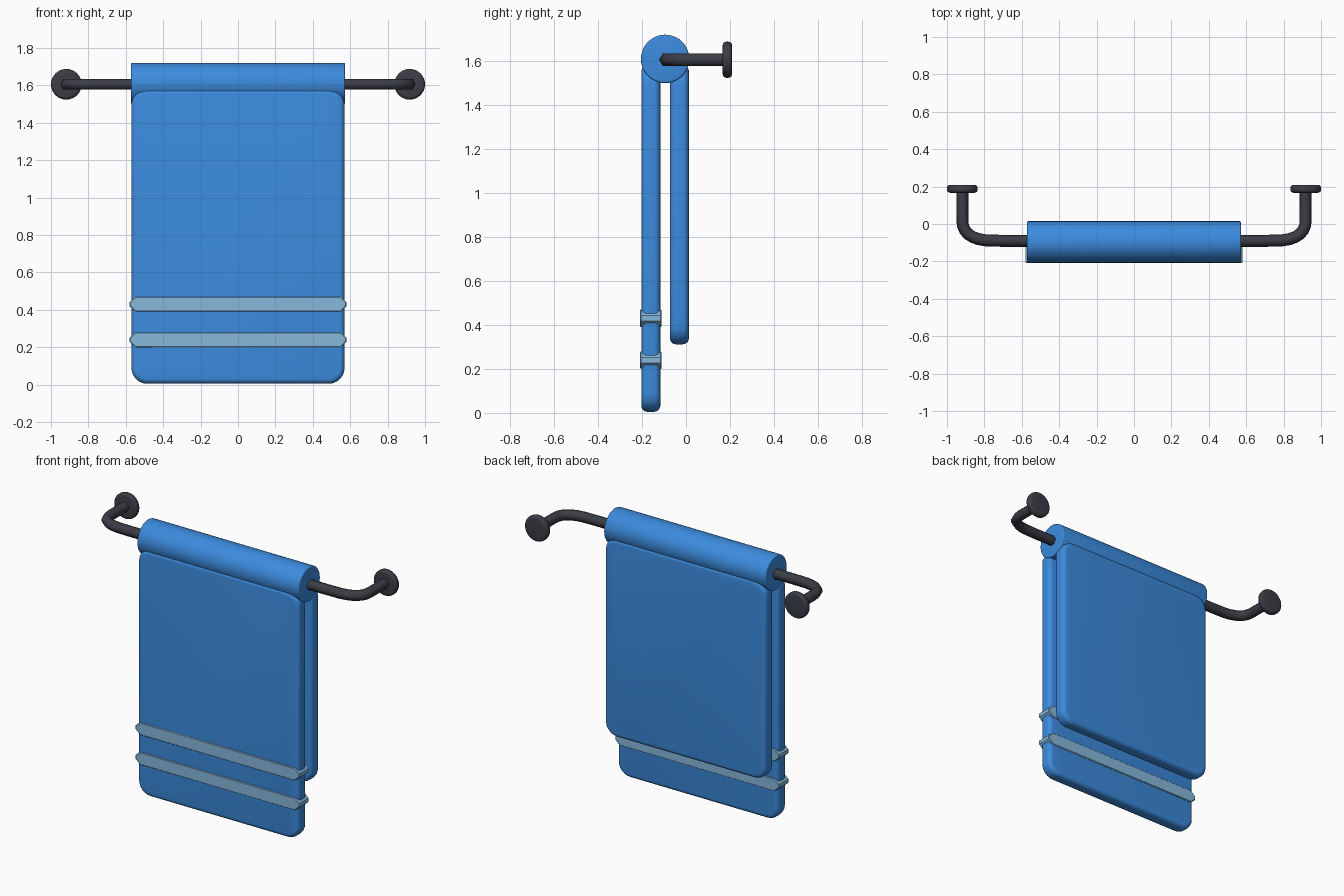
import bpy, bmesh, math
from mathutils import Vector

if "Cube" in bpy.data.objects:
    bpy.data.objects.remove(bpy.data.objects["Cube"])


def material(name, rgb):
    m = bpy.data.materials.new(name)
    m.diffuse_color = (*rgb, 1)
    m.use_nodes = True
    m.node_tree.nodes["Principled BSDF"].inputs["Base Color"].default_value = m.diffuse_color
    return m


BLUE = material("towel blue", (0.045, 0.26, 0.73))
PALE = material("pale blue stripe", (0.24, 0.48, 0.72))
DARK = material("dark metal", (0.045, 0.047, 0.06))


def loft(name, rings, mat, angle=40):
    """Skin a list of equal-length point rings and cap both ends."""
    bm = bmesh.new()
    loops = [[bm.verts.new(p) for p in ring] for ring in rings]
    n = len(loops[0])
    for a, b in zip(loops, loops[1:]):
        for i in range(n):
            j = (i + 1) % n
            bm.faces.new((a[i], a[j], b[j], b[i]))
    bm.faces.new(loops[0][::-1])
    bm.faces.new(loops[-1])
    bmesh.ops.recalc_face_normals(bm, faces=bm.faces[:])
    me = bpy.data.meshes.new(name)
    bm.to_mesh(me)
    bm.free()
    me.materials.append(mat)
    ob = bpy.data.objects.new(name, me)
    bpy.context.collection.objects.link(ob)
    bpy.ops.object.select_all(action='DESELECT')
    ob.select_set(True)
    bpy.context.view_layer.objects.active = ob
    bpy.ops.object.shade_smooth_by_angle(angle=math.radians(angle))
    return ob


def edge_steps(r, steps=5):
    """Quarter-round as (inset, depth) pairs, from face to side."""
    return [(r * (1 - math.sin(t)), r * (1 - math.cos(t)))
            for t in (math.pi / 2 * i / steps for i in range(steps + 1))]


def rounded_rect(hw, z0, z1, r, y, inset):
    pts = []
    rr = r - inset
    for k, (cx, cz) in enumerate([(hw - r, z1 - r), (-hw + r, z1 - r),
                                  (-hw + r, z0 + r), (hw - r, z0 + r)]):
        for i in range(7):
            a = math.pi / 2 * (k + i / 6)
            pts.append((cx + rr * math.cos(a), y, cz + rr * math.sin(a)))
    return pts


def panel(name, hw, z0, z1, y0, y1):
    st = edge_steps(0.027)
    rings = [rounded_rect(hw, z0, z1, 0.085, y0 + d, i) for i, d in st]
    rings += [rounded_rect(hw, z0, z1, 0.085, y1 - d, i) for i, d in st[::-1]]
    loft(name, rings, BLUE)


def disc(name, centre, axis, half, radius, bevel, mat, n=32):
    """Round-edged cylinder along x (axis 0) or y (axis 1)."""
    st = edge_steps(bevel, 4)
    prof = [(-half + d, radius - i) for i, d in st]
    prof += [(half - d, radius - i) for i, d in st[::-1]]
    rings = []
    for h, r in prof:
        ring = []
        for k in range(n):
            a = 2 * math.pi * k / n
            c, s = r * math.cos(a), r * math.sin(a)
            off = Vector((h, c, s)) if axis == 0 else Vector((c, h, s))
            ring.append(Vector(centre) + off)
        rings.append(ring)
    loft(name, rings, mat)


# Towel: front drop, back drop and the fold over the rail
panel("towel_front", 0.57, 0.005, 1.58, -0.203, -0.117)
panel("towel_back", 0.57, 0.312, 1.58, -0.073, 0.013)
disc("towel_fold", (0, -0.095, 1.61), 0, 0.572, 0.11, 0.008, BLUE, 40)

# Stripe bands wrapping the front drop, with tapered ends
for label, zc in (("upper", 0.43), ("lower", 0.24)):
    def band(y, i):
        return [(sx * (x - i), y, zc + sz * (h - i)) for sx, sz, x, h in (
            (1, -1, 0.58, 0.012), (1, 1, 0.58, 0.012), (1, 1, 0.55, 0.04),
            (-1, 1, 0.55, 0.04), (-1, 1, 0.58, 0.012), (-1, -1, 0.58, 0.012),
            (-1, -1, 0.55, 0.04), (1, -1, 0.55, 0.04))]
    loft(label + "_stripe", [band(-0.209, 0.004), band(-0.205, 0),
                             band(-0.115, 0), band(-0.111, 0.004)], PALE, 30)

# Rail: six-sided bar with a bend at each end
half_path = [Vector((0.918, 0.19))]
p0, p1, p2 = Vector((0.918, 0.02)), Vector((0.918, -0.075)), Vector((0.79, -0.088))
for i in range(7):
    t = i / 6
    half_path.append(p0 * (1 - t) ** 2 + p1 * 2 * t * (1 - t) + p2 * t * t)
half_path.append(Vector((0.70, -0.09)))
path = half_path + [Vector((-p.x, p.y)) for p in half_path[::-1]]
rings = []
for i, p in enumerate(path):
    t = (path[min(i + 1, len(path) - 1)] - path[max(i - 1, 0)]).normalized()
    if i in (0, 1, len(path) - 2, len(path) - 1):
        t = Vector((0, -1 if i < 2 else 1))
    rings.append([(p.x - t.y * 0.032 * math.cos(a), p.y + t.x * 0.032 * math.cos(a),
                   1.606 + 0.032 * math.sin(a))
                  for a in (math.pi / 3 * k for k in range(6))])
loft("rail", rings, DARK, 65)

# Wall mounts
for side, s in (("left", -1), ("right", 1)):
    disc(side + "_wall_mount", (s * 0.918, 0.188, 1.606), 1, 0.021, 0.082, 0.016, DARK)
